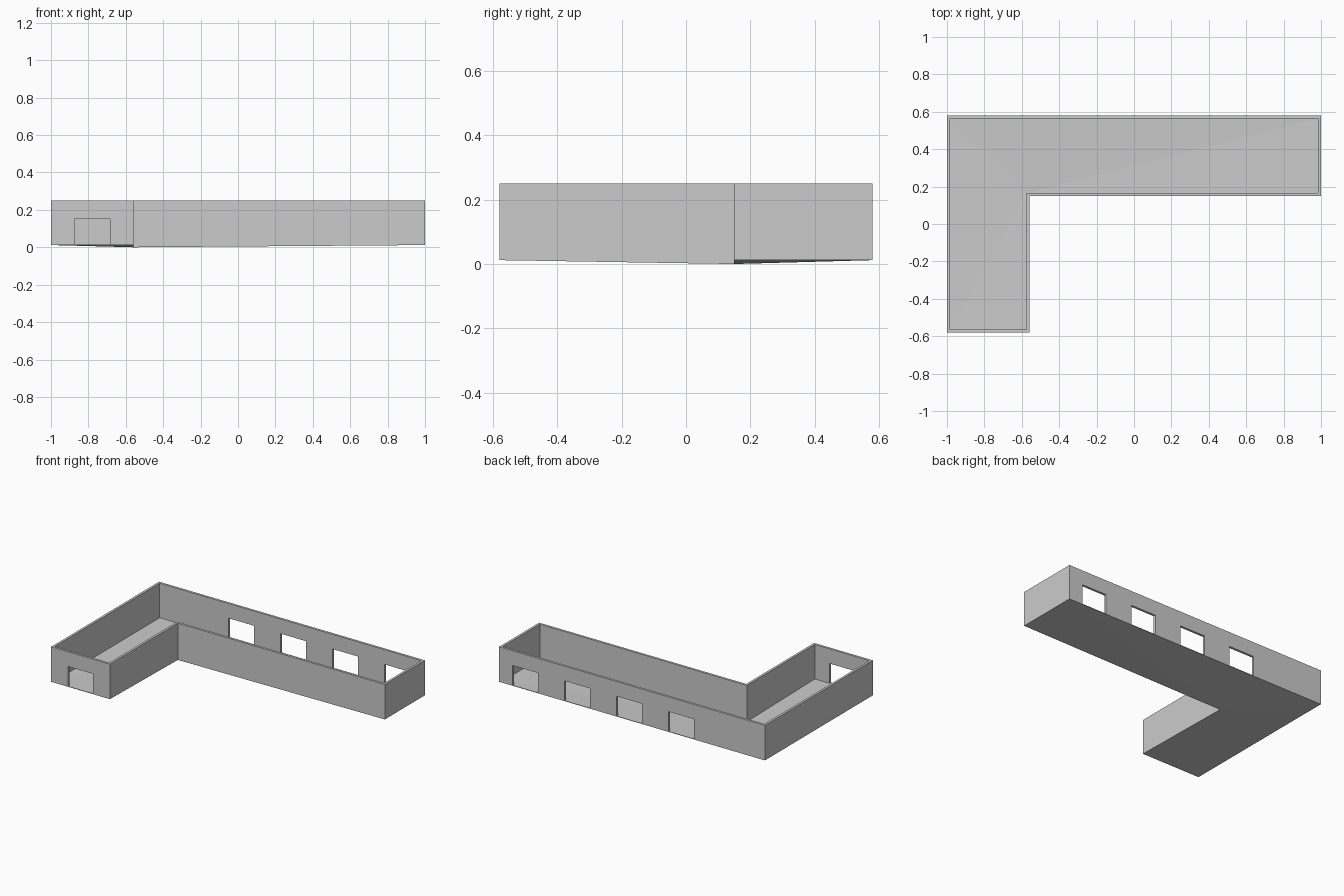
import bpy, bmesh

if "Cube" in bpy.data.objects:
    bpy.data.objects.remove(bpy.data.objects["Cube"])

TOP, BASE, T, SLAB = 0.25, 0.012, 0.016, 0.003
DOOR_W, DOOR_TOP = 0.19, 0.15

# L-shaped footprint, counter-clockwise; index 2 is the inside corner
outer = [(-1, -0.58), (-0.558, -0.58), (-0.558, 0.15), (1, 0.15), (1, 0.58), (-1, 0.58)]
offset = [(T, T), (-T, T), (-T, T), (-T, T), (-T, -T), (T, -T)]
inner = [(x + dx, y + dy) for (x, y), (dx, dy) in zip(outer, offset)]


def sag(i):
    # the floor dips slightly at the inside corner
    return 0.0 if i == 2 else BASE


# Open-topped shell: thin floor with walls around it
bm = bmesh.new()
out_low = [bm.verts.new((*p, sag(i))) for i, p in enumerate(outer)]
out_top = [bm.verts.new((*p, TOP)) for p in outer]
in_top = [bm.verts.new((*p, TOP)) for p in inner]
in_low = [bm.verts.new((*p, sag(i) + SLAB)) for i, p in enumerate(inner)]
rings = [out_low, out_top, in_top, in_low]
for a, b in zip(rings, rings[1:]):
    for i in range(6):
        j = (i + 1) % 6
        bm.faces.new((a[i], a[j], b[j], b[i]))
for ring in (out_low, in_low):
    for i, j in ((3, 4), (4, 5), (5, 0), (0, 1)):
        bm.faces.new((ring[2], ring[i], ring[j]))
bmesh.ops.recalc_face_normals(bm, faces=bm.faces)
mesh = bpy.data.meshes.new("building_shell")
bm.to_mesh(mesh)
bm.free()
shell = bpy.data.objects.new("building_shell", mesh)
bpy.context.collection.objects.link(shell)


# Doorways: one in the front wall, four along the back wall
def cut_door(x, y):
    low = BASE + SLAB + 0.0005
    bpy.ops.mesh.primitive_cube_add(size=1, location=(x, y, (low + DOOR_TOP) / 2))
    cutter = bpy.context.object
    cutter.name = "doorway_cutter"
    cutter.scale = (DOOR_W, 0.06, DOOR_TOP - low)
    cutter.hide_render = True
    mod = shell.modifiers.new("doorway", 'BOOLEAN')
    mod.operation = 'DIFFERENCE'
    mod.solver = 'EXACT'
    mod.object = cutter
    bpy.context.view_layer.update()
    bpy.context.view_layer.objects.active = shell
    bpy.ops.object.modifier_apply(modifier=mod.name)
    bpy.data.objects.remove(cutter, do_unlink=True)


cut_door(-0.779, -0.575)
for k in range(4):
    cut_door(-0.37 + 0.391 * k, 0.575)
